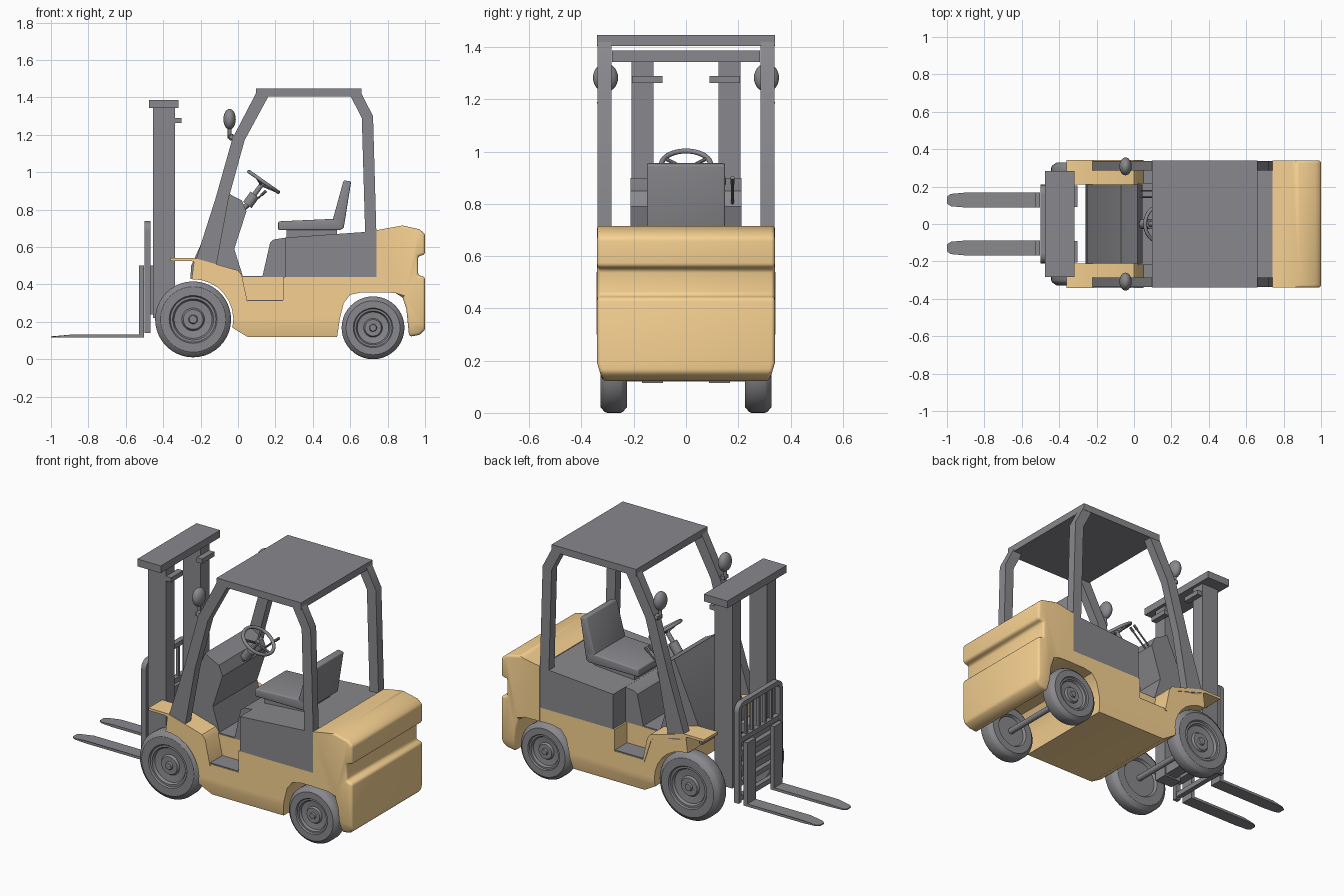
import bpy, bmesh, math
from mathutils import Vector, Matrix

if "Cube" in bpy.data.objects:
    bpy.data.objects.remove(bpy.data.objects["Cube"])


def paint(name, rgb):
    m = bpy.data.materials.new(name)
    m.diffuse_color = (*rgb, 1)
    m.use_nodes = True
    m.node_tree.nodes["Principled BSDF"].inputs["Base Color"].default_value = m.diffuse_color
    return m


orange = paint("orange_paint", (0.93, 0.64, 0.285))
grey = paint("dark_grey", (0.25, 0.25, 0.268))


def finish(name, bm, mat=None):
    bmesh.ops.recalc_face_normals(bm, faces=bm.faces)
    me = bpy.data.meshes.new(name)
    bm.to_mesh(me)
    bm.free()
    ob = bpy.data.objects.new(name, me)
    bpy.context.collection.objects.link(ob)
    me.materials.append(mat or grey)
    bpy.ops.object.select_all(action='DESELECT')
    ob.select_set(True)
    bpy.context.view_layer.objects.active = ob
    bpy.ops.object.shade_smooth_by_angle(angle=math.radians(32))
    return ob


def prism(name, pts, y0, y1, mat=None, bevel=0, min_x=-9, taper=0):
    """Side profile in x/z, extruded from y0 to y1; taper narrows the outside below z = 0.19."""
    bm = bmesh.new()
    f = bm.faces.new([bm.verts.new((x, y0, z)) for x, z in pts])
    ex = bmesh.ops.extrude_face_region(bm, geom=[f])
    vs = [g for g in ex['geom'] if isinstance(g, bmesh.types.BMVert)]
    bmesh.ops.translate(bm, verts=vs, vec=(0, y1 - y0, 0))
    bmesh.ops.recalc_face_normals(bm, faces=bm.faces)
    if bevel:
        es = [e for e in bm.edges if e.calc_face_angle(0) > 0.7
              and (e.verts[0].co.x + e.verts[1].co.x) / 2 > min_x]
        bmesh.ops.bevel(bm, geom=es, offset=bevel, segments=3, profile=0.5,
                        affect='EDGES', clamp_overlap=True)
    if taper:
        bmesh.ops.bisect_plane(bm, geom=bm.verts[:] + bm.edges[:] + bm.faces[:],
                               plane_co=(0, 0, 0.19), plane_no=(0, 0, 1))
        for v in bm.verts:
            if v.co.z < 0.19 and abs(v.co.y) > 0.3:
                v.co.y -= math.copysign(taper * (0.19 - v.co.z), v.co.y)
    return finish(name, bm, mat)


def box(name, x0, x1, y0, y1, z0, z1, mat=None, bevel=0):
    return prism(name, [(x0, z0), (x1, z0), (x1, z1), (x0, z1)], y0, y1, mat, bevel)


def rod(name, a, b, r, n=16):
    a, b = Vector(a), Vector(b)
    d = b - a
    m = Matrix.Translation((a + b) / 2) @ d.to_track_quat('Z', 'Y').to_matrix().to_4x4()
    bm = bmesh.new()
    bmesh.ops.create_cone(bm, cap_ends=True, segments=n, radius1=r, radius2=r,
                          depth=d.length, matrix=m)
    return finish(name, bm)


def ball(name, centre, radii):
    bm = bmesh.new()
    bmesh.ops.create_uvsphere(bm, u_segments=24, v_segments=14, radius=1,
                              matrix=Matrix.Translation(centre) @ Matrix.Diagonal((*radii, 1)))
    return finish(name, bm)


def wheel(name, x, z, r, s, y0, y1):
    """Tyre, recessed rim and hub lathed about y."""
    w = y1 - y0
    prof = [(0, 0.15), (0.55, 0.15), (0.6, 0), (0.86, 0), (0.97, 0.15), (1, 0.25),
            (1, 0.75), (0.97, 0.85), (0.86, 1), (0.63, 1), (0.6, 0.92), (0.54, 0.92),
            (0.5, 0.78), (0.3, 0.74), (0.26, 0.86), (0.12, 0.86), (0.1, 0.96), (0, 0.96)]
    bm = bmesh.new()
    vs = [bm.verts.new((x + q * r, s * (y0 + t * w), z)) for q, t in prof]
    es = [bm.edges.new(p) for p in zip(vs, vs[1:])]
    bmesh.ops.spin(bm, geom=vs + es, cent=(x, 0, z), axis=(0, 1, 0),
                   angle=2 * math.pi, steps=40)
    bmesh.ops.remove_doubles(bm, verts=bm.verts, dist=1e-5)
    return finish(name, bm)


# wheel arches shared by centre chassis and side panels
arch = [(-0.24 + 0.215 * math.cos(math.radians(92 - 13 * i)),
         0.213 + 0.215 * math.sin(math.radians(92 - 13 * i))) for i in range(9)]
rear = [(0.53, 0.12), (0.545, 0.22), (0.565, 0.30), (0.6, 0.345), (0.66, 0.357), (0.74, 0.357)]

# chassis, floor and counterweight
prism("chassis", arch + [(0.05, 0.12)] + rear + [(0.74, 0.44), (-0.24, 0.44)], -0.22, 0.22, orange)
box("floor_plate", 0, 0.2, -0.218, 0.218, 0.43, 0.446)
prism("counterweight",
      [(0.74, 0.357), (0.84, 0.355), (0.88, 0.33), (0.9, 0.27), (0.915, 0.12), (0.97, 0.13),
       (1, 0.155), (1, 0.44), (0.962, 0.45), (0.962, 0.55), (1, 0.56), (1, 0.67),
       (0.97, 0.695), (0.88, 0.715), (0.74, 0.69)],
      -0.34, 0.34, orange, 0.014, 0.82, 0.3)

# engine hood
prism("engine_hood", [(0.25, 0.44), (0.743, 0.44), (0.743, 0.685), (0.25, 0.65)], -0.338, 0.338)
prism("hood_front", [(0.13, 0.44), (0.26, 0.44), (0.26, 0.651), (0.19, 0.64), (0.172, 0.625)], -0.22, 0.22)

# dash cowl
prism("dash_cowl", [(-0.255, 0.43), (0.03, 0.43), (-0.02, 0.59), (0.045, 0.79), (0.02, 0.85),
                    (-0.03, 0.875), (-0.07, 0.9), (-0.25, 0.5)], -0.212, 0.212)

for s, side in ((-1, "right"), (1, "left")):
    # side panel with step notch
    prism("side_panel_" + side,
          arch + [(0.05, 0.12)] + rear +
          [(0.74, 0.44), (0.24, 0.44), (0.24, 0.31), (0.04, 0.31), (-0.005, 0.44),
           (-0.02, 0.465), (-0.22, 0.525), (-0.235, 0.525)], s * 0.22, s * 0.338, orange, taper=0.25)
    box("step_pad_" + side, 0.05, 0.24, s * 0.22, s * 0.335, 0.31, 0.316)
    # fender
    prism("fender_" + side,
          [(-0.36, 0.525), (-0.25, 0.525), (-0.02, 0.455), (-0.005, 0.44), (0.04, 0.3), (0.052, 0.3),
           (0.02, 0.45), (0, 0.475), (-0.23, 0.54), (-0.36, 0.54)], s * 0.212, s * 0.342, orange)
    # wheels
    wheel("front_wheel_" + side, -0.24, 0.213, 0.203, s, 0.225, 0.328)
    wheel("rear_wheel_" + side, 0.722, 0.168, 0.168, s, 0.225, 0.328)
    # overhead guard pillars
    prism("front_pillar_" + side,
          [(-0.235, 0.5), (-0.12, 0.86), (-0.03, 1.18), (0.095, 1.42), (0.165, 1.41),
           (0.035, 1.17), (-0.05, 0.86), (-0.12, 0.48)], s * 0.285, s * 0.338)
    prism("rear_pillar_" + side,
          [(0.68, 0.67), (0.74, 0.67), (0.722, 1.3), (0.66, 1.42), (0.6, 1.41), (0.662, 1.29)],
          s * 0.285, s * 0.338)
    # lamp on bracket
    box("lamp_bracket_" + side, -0.05, 0.02, s * 0.295, s * 0.335, 1.178, 1.198)
    ball("lamp_joint_" + side, (-0.035, s * 0.318, 1.187), (0.016, 0.022, 0.018))
    rod("lamp_stem_" + side, (-0.045, s * 0.31, 1.18), (-0.045, s * 0.31, 1.25), 0.01)
    ball("lamp_" + side, (-0.045, s * 0.308, 1.283), (0.033, 0.048, 0.055))
    # mast column
    box("mast_column_" + side, -0.455, -0.337, s * 0.125, s * 0.208, 0.22, 1.35)
    box("mast_bracket_" + side, -0.34, -0.303, s * 0.09, s * 0.206, 1.262, 1.29)
    # fork: upright plus tapered tine
    box("fork_upright_" + side, -0.528, -0.503, s * 0.088, s * 0.168, 0.115, 0.5)
    bm = bmesh.new()
    outline = [(-0.503, 0.088), (-0.9, 0.088), (-0.98, 0.095), (-1, 0.11),
               (-1, 0.146), (-0.98, 0.161), (-0.9, 0.168), (-0.503, 0.168)]
    top = [bm.verts.new((x, s * y, 0.131 if x > -0.95 else 0.122)) for x, y in outline]
    bot = [bm.verts.new((x, s * y, 0.115)) for x, y in outline]
    bm.faces.new(top)
    bm.faces.new(bot)
    for i in range(8):
        j = (i + 1) % 8
        bm.faces.new((top[i], top[j], bot[j], bot[i]))
    finish("fork_tine_" + side, bm)
    # carriage side rail and rounded backrest corner
    box("carriage_rail_" + side, -0.5, -0.468, s * 0.182, s * 0.21, 0.14, 0.69)
    bm = bmesh.new()
    corner = [(math.radians(15 * i), r) for r, k in ((0.05, 1), (0.022, -1))
              for i in (range(7) if k > 0 else range(6, -1, -1))]
    f = bm.faces.new([bm.verts.new((-0.5, s * (0.16 + r * math.cos(a)), 0.69 + r * math.sin(a)))
                      for a, r in corner])
    ex = bmesh.ops.extrude_face_region(bm, geom=[f])
    bmesh.ops.translate(bm, vec=(0.032, 0, 0),
                        verts=[g for g in ex['geom'] if isinstance(g, bmesh.types.BMVert)])
    finish("backrest_corner_" + side, bm)

# carriage bars and load backrest
box("backrest_top", -0.5, -0.468, -0.16, 0.16, 0.712, 0.74)
for i, z in enumerate((0.15, 0.24, 0.33, 0.42, 0.5)):
    box("carriage_bar_%d" % i, -0.5, -0.47, -0.19, 0.19, z, z + 0.03)
for i in range(5):
    y = -0.12 + 0.06 * i
    box("backrest_bar_%d" % i, -0.492, -0.476, y - 0.008, y + 0.008, 0.51, 0.72)
box("carriage_mount", -0.47, -0.45, -0.16, 0.16, 0.24, 0.5)

# mast crosshead and lower tie
box("mast_crosshead", -0.475, -0.318, -0.283, 0.283, 1.343, 1.387)
box("mast_tie", -0.42, -0.345, -0.13, 0.13, 0.23, 0.29)

# axles and roof
rod("front_axle", (-0.24, -0.24, 0.213), (-0.24, 0.24, 0.213), 0.018)
rod("rear_axle", (0.722, -0.24, 0.168), (0.722, 0.24, 0.168), 0.018)
box("roof", 0.095, 0.66, -0.34, 0.34, 1.405, 1.447)

# seat
box("seat_base", 0.26, 0.53, -0.12, 0.12, 0.64, 0.695)
prism("seat_cushion", [(0.215, 0.69), (0.55, 0.69), (0.56, 0.75), (0.5, 0.75), (0.215, 0.737)],
      -0.15, 0.15, None, 0.008)
prism("seat_back", [(0.505, 0.74), (0.54, 0.69), (0.565, 0.7), (0.605, 0.95), (0.565, 0.957)],
      -0.15, 0.15, None, 0.008)

# steering wheel, column and levers
c = Vector((0.137, 0, 0.948))
bpy.ops.mesh.primitive_torus_add(location=c, rotation=(0, math.radians(35), 0), major_segments=36,
                                 minor_segments=10, major_radius=0.095, minor_radius=0.01)
bpy.context.object.name = "steering_wheel"
bpy.context.object.data.materials.append(grey)
bpy.ops.object.shade_smooth()
rot = Matrix.Rotation(math.radians(35), 3, 'Y')
hub = c - rot @ Vector((0, 0, 0.02))
for i in range(3):
    a = math.radians(120 * i)
    rod("steering_spoke_%d" % i, hub, c + rot @ Vector((0.093 * math.cos(a), 0.093 * math.sin(a), 0)), 0.007, 8)
rod("steering_column", (0.02, 0, 0.79), hub + rot @ Vector((0, 0, 0.015)), 0.013)
rod("column_boot", (0.05, 0, 0.825), (0.09, 0, 0.88), 0.028)
for i, y in enumerate((0.145, 0.178)):
    rod("lever_%d" % i, (0.025, y, 0.79), (0.14, y, 0.89), 0.005, 8)
    rod("lever_knob_%d" % i, (0.125, y, 0.877), (0.15, y, 0.9), 0.008, 10)
